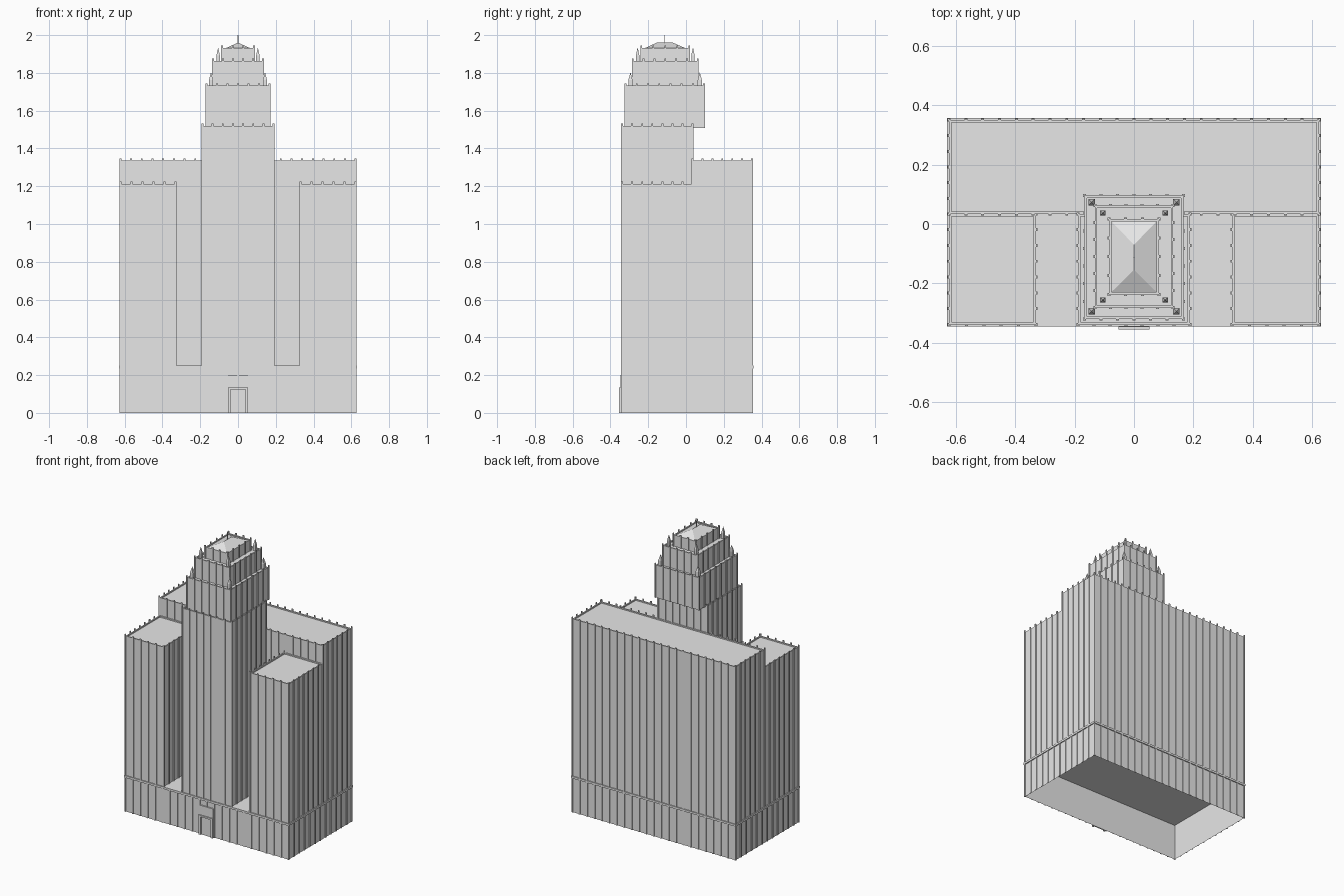
import bpy
import bmesh
from mathutils import Vector

cube = bpy.data.objects.get("Cube")
if cube:
    bpy.data.objects.remove(cube, do_unlink=True)

stone = bpy.data.materials.new("grey stone")
stone.use_nodes = True
GREY = (0.8, 0.8, 0.8, 1)
stone.diffuse_color = GREY
stone.node_tree.nodes["Principled BSDF"].inputs["Base Color"].default_value = GREY

BAY = 0.057      # spacing of the wall ribs
RIB = 0.005      # half width of a rib
OUT = 0.005      # how far a rib stands out
RIM = 0.008      # parapet thickness and height


def add_box(bm, x0, x1, y0, y1, z0, z1):
    verts = bmesh.ops.create_cube(bm, size=1)["verts"]
    size = Vector((x1 - x0, y1 - y0, z1 - z0))
    centre = Vector((x0 + x1, y0 + y1, z0 + z1)) / 2
    for v in verts:
        v.co = v.co * size + centre
    return verts


def finish(bm, name):
    mesh = bpy.data.meshes.new(name)
    bm.to_mesh(mesh)
    bm.free()
    mesh.materials.append(stone)
    obj = bpy.data.objects.new(name, mesh)
    bpy.context.collection.objects.link(obj)
    return obj


def add_ribs(bm, x0, x1, y0, y1, z0, z1):
    """Ribs evenly spaced along all four walls, corners included."""
    nx = max(2, round((x1 - x0) / BAY))
    ny = max(2, round((y1 - y0) / BAY))
    for i in range(nx + 1):
        x = x0 + (x1 - x0) * i / nx
        add_box(bm, x - RIB, x + RIB, y0 - OUT, y0, z0, z1)
        add_box(bm, x - RIB, x + RIB, y1, y1 + OUT, z0, z1)
    for i in range(ny + 1):
        y = y0 + (y1 - y0) * i / ny
        add_box(bm, x0 - OUT, x0, y - RIB, y + RIB, z0, z1)
        add_box(bm, x1, x1 + OUT, y - RIB, y + RIB, z0, z1)


def add_ring(bm, x0, x1, y0, y1, z0, z1, t):
    """Four bars just inside the given outline."""
    add_box(bm, x0, x1, y0, y0 + t, z0, z1)
    add_box(bm, x0, x1, y1 - t, y1, z0, z1)
    add_box(bm, x0, x0 + t, y0 + t, y1 - t, z0, z1)
    add_box(bm, x1 - t, x1, y0 + t, y1 - t, z0, z1)


def block(name, x0, x1, y0, y1, z0, z1):
    """A ribbed block with a low parapet and rib tips above it."""
    bm = bmesh.new()
    add_box(bm, x0, x1, y0, y1, z0, z1 - RIM)
    add_ring(bm, x0, x1, y0, y1, z1 - RIM, z1, RIM)
    add_ribs(bm, x0, x1, y0, y1, z0, z1 + 0.012)
    return finish(bm, name)


# Hollow base, open underneath, with ribs and a belt course
W, FRONT, BACK, BASE = 0.623, -0.338, 0.35, 0.25
bm = bmesh.new()
add_box(bm, -W, W, FRONT, BACK, 0, BASE)
bm.normal_update()
bmesh.ops.delete(bm, geom=[f for f in bm.faces if f.normal.z < -0.5], context="FACES")
add_ribs(bm, -W, W, FRONT, BACK, 0, BASE)
finish(bm, "base")

bm = bmesh.new()
e = 0.007
add_ring(bm, -W - e, W + e, FRONT - e, BACK + e, BASE - 0.014, BASE, e)
finish(bm, "belt_course")

# Main blocks
MID = 0.034
block("rear_block", -W, W, MID, BACK, BASE, 1.335)
block("left_wing", 0.33, W, FRONT, MID, BASE, 1.212)
block("right_wing", -W, -0.33, FRONT, MID, BASE, 1.212)
block("tower_shaft", -0.188, 0.188, FRONT, MID, BASE, 1.52)

# Stepped tower crown
block("crown_lower_tier", -0.166, 0.166, -0.32, 0.096, 1.508, 1.732)
block("crown_middle_tier", -0.132, 0.132, -0.282, 0.062, 1.724, 1.863)
block("crown_top_tier", -0.084, 0.084, -0.237, 0.017, 1.855, 1.932)

# Hipped roof: a box whose top closes to a ridge
bm = bmesh.new()
for v in add_box(bm, -0.08, 0.08, -0.233, 0.013, 1.924, 1.96):
    if v.co.z > 1.95:
        v.co.x = 0
        v.co.y = -0.155 if v.co.y < -0.11 else -0.07
bmesh.ops.remove_doubles(bm, verts=bm.verts, dist=0.0001)
finish(bm, "hipped_roof")

bm = bmesh.new()
add_box(bm, -0.002, 0.002, -0.115, -0.111, 1.95, 2.0)
finish(bm, "mast")


def finials(name, x, y0, y1, z, half):
    """Corner pinnacles: a short square pier under a steep point."""
    bm = bmesh.new()
    for cx in (-x, x):
        for cy in (y0, y1):
            add_box(bm, cx - half, cx + half, cy - half, cy + half, z - 0.01, z + 0.03)
            for v in add_box(bm, cx - half, cx + half, cy - half, cy + half, z + 0.03, z + 0.072):
                if v.co.z > z + 0.05:
                    v.co.x, v.co.y = cx, cy
    bmesh.ops.remove_doubles(bm, verts=bm.verts, dist=0.0001)
    finish(bm, name)


finials("lower_finials", 0.143, -0.294, 0.073, 1.732, 0.011)
finials("upper_finials", 0.105, -0.256, 0.037, 1.863, 0.009)

# Entrance: jambs, lintel and a panel above
bm = bmesh.new()
for s in (-0.046, 0.046):
    add_box(bm, s - 0.007, s + 0.007, FRONT - 0.017, FRONT, 0, 0.135)
add_box(bm, -0.053, 0.053, FRONT - 0.017, FRONT, 0.124, 0.135)
finish(bm, "door_frame")

bm = bmesh.new()
add_box(bm, -0.039, 0.039, FRONT - 0.007, FRONT, 0, 0.124)
finish(bm, "door")

bm = bmesh.new()
add_box(bm, -0.053, 0.053, FRONT - 0.009, FRONT, 0.135, 0.2)
finish(bm, "door_panel")
